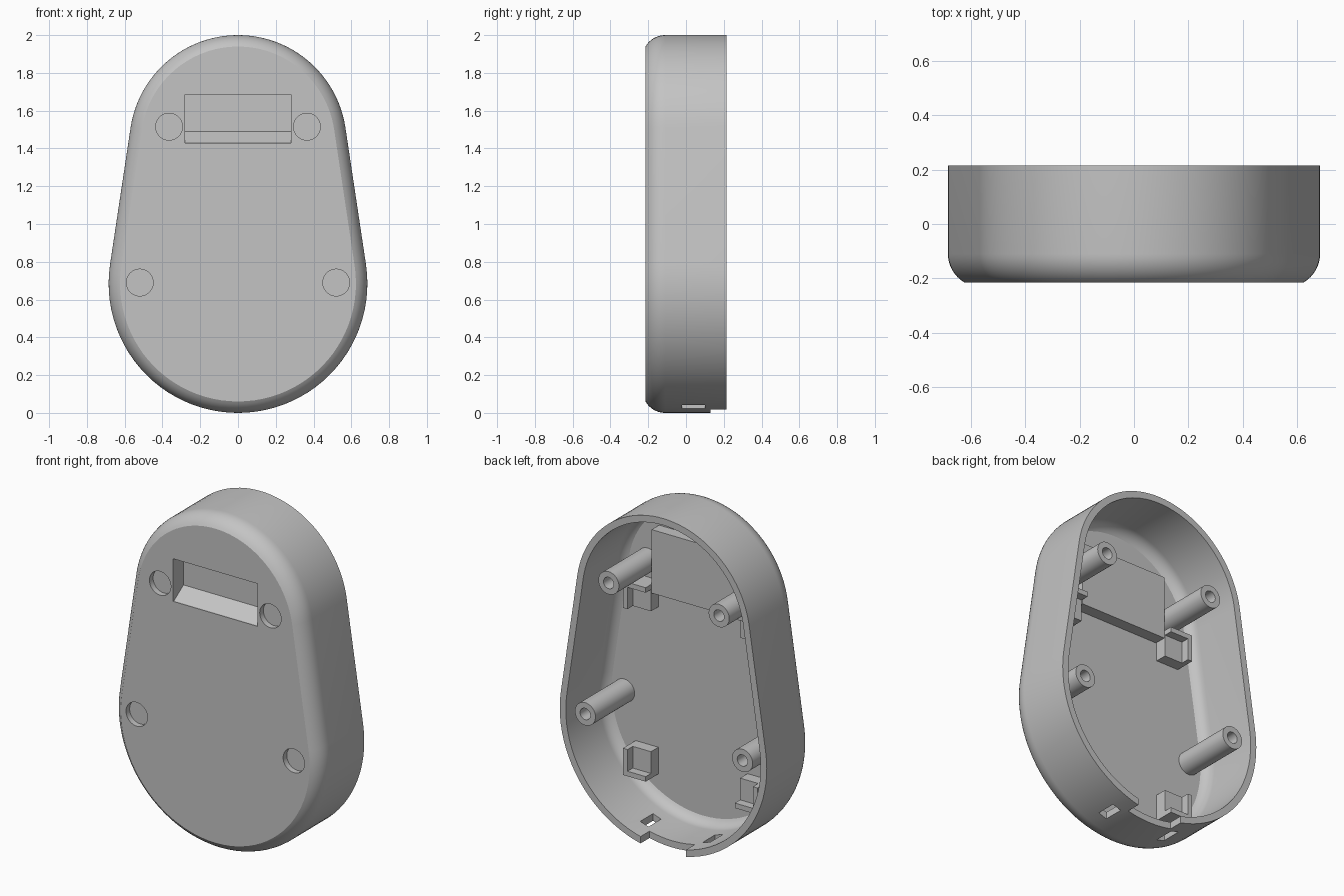
import bpy, bmesh
from math import sin, cos, asin, pi, radians
from mathutils import Vector

old = bpy.data.objects.get("Cube")
if old:
    bpy.data.objects.remove(old, do_unlink=True)

grey = bpy.data.materials.new("light grey plastic")
grey.use_nodes = True
colour = (0.55, 0.55, 0.55, 1)
grey.diffuse_color = colour
grey.node_tree.nodes["Principled BSDF"].inputs["Base Color"].default_value = colour

FRONT, BACK, FLOOR, WALL = -0.215, 0.215, -0.16, 0.04


def finish(name, bm):
    bmesh.ops.recalc_face_normals(bm, faces=bm.faces)
    mesh = bpy.data.meshes.new(name)
    bm.to_mesh(mesh)
    bm.free()
    mesh.materials.append(grey)
    ob = bpy.data.objects.new(name, mesh)
    bpy.context.collection.objects.link(ob)
    return ob


def loft(name, outline, profile):
    """Stack outlines along y from (inset, y) pairs and cap both ends."""
    bm = bmesh.new()
    rings = [[bm.verts.new((x, y, z)) for x, z in outline(inset)] for inset, y in profile]
    n = len(rings[0])
    for a, b in zip(rings, rings[1:]):
        for i in range(n):
            j = (i + 1) % n
            bm.faces.new((a[i], a[j], b[j], b[i]))
    bm.faces.new(rings[0])
    bm.faces.new(rings[-1])
    return finish(name, bm)


def circle(cx, cz, r, n=40):
    return lambda inset: [(cx + (r - inset) * cos(2 * pi * i / n),
                           cz + (r - inset) * sin(2 * pi * i / n)) for i in range(n)]


def box(name, lo, hi):
    bm = bmesh.new()
    bmesh.ops.create_cube(bm, size=1)
    lo, hi = Vector(lo), Vector(hi)
    for v in bm.verts:
        v.co = (lo + hi) / 2 + Vector(c * d for c, d in zip(v.co, hi - lo))
    return finish(name, bm)


def prism(name, points, half_width):
    """Extrude a (y, z) polygon along x."""
    bm = bmesh.new()
    face = bm.faces.new([bm.verts.new((-half_width, y, z)) for y, z in points])
    moved = bmesh.ops.extrude_face_region(bm, geom=[face])["geom"]
    for v in moved:
        if isinstance(v, bmesh.types.BMVert):
            v.co.x = half_width
    return finish(name, bm)


def activate(ob):
    bpy.ops.object.select_all(action='DESELECT')
    ob.select_set(True)
    bpy.context.view_layer.objects.active = ob


def cut(ob, cutter):
    activate(ob)
    mod = ob.modifiers.new("cut", 'BOOLEAN')
    mod.operation = 'DIFFERENCE'
    mod.solver = 'EXACT'
    mod.object = cutter
    bpy.ops.object.modifier_apply(modifier=mod.name)


def smooth(ob):
    activate(ob)
    bpy.ops.object.shade_smooth_by_angle(angle=radians(28))


# Egg-shaped outline: a big lower arc and a smaller upper arc joined by tangents
BIG, SMALL = 0.685, 0.575
LOW, HIGH = BIG, 2 - SMALL
TILT = asin((BIG - SMALL) / (HIGH - LOW))


def egg(inset, n=48):
    pts = []
    for i in range(n + 1):
        a = TILT + (pi - 2 * TILT) * i / n
        pts.append(((SMALL - inset) * cos(a), HIGH + (SMALL - inset) * sin(a)))
    for i in range(n + 1):
        a = pi - TILT + (pi + 2 * TILT) * i / n
        pts.append(((BIG - inset) * cos(a), LOW + (BIG - inset) * sin(a)))
    return pts


def fillet(radius, y, base, steps=8):
    """Rounded front edge, from the side wall at y round to 60 degrees."""
    return [(base + radius * (1 - cos(a)), y - radius * sin(a))
            for a in (pi / 3 * i / steps for i in range(steps + 1))]


# Hollow shell
outer = fillet(0.121, -0.11, 0)[::-1]
inner = fillet(0.081, -0.09, WALL)
shell = loft("shell", egg, outer + [(0, BACK), (WALL, BACK)] + inner)

# Display window with its raised backing
backing = box("window_backing", (-0.29, FLOOR - 0.02, 1.36), (0.29, -0.09, 1.74))
window = prism("window_cutter", [(-0.3, 1.43), (-0.205, 1.43), (-0.115, 1.49),
                                 (-0.115, 1.685), (-0.3, 1.685)], 0.28)
cutters = [window]
cut(shell, window)
cut(backing, window)

# Screw posts with matching shallow recesses in the front
for side, x_sign in (("left", 1), ("right", -1)):
    for level, x, z in (("upper", 0.365, 1.515), ("lower", 0.52, 0.69)):
        x *= x_sign
        post = loft(f"{level}_{side}_post", circle(x, z, 0.068),
                    [(0, FLOOR - 0.01), (0, 0.21), (0.034, 0.21), (0.034, 0)])
        smooth(post)
        cutters.append(loft("recess_cutter", circle(x, z, 0.071),
                            [(0, FRONT - 0.1), (0, FRONT + 0.035)]))
        cut(shell, cutters[-1])

    # Corner brackets for the circuit board, stepped towards the middle
    for level, z, z_sign in (("upper", 1.33, 1), ("lower", 0.33, -1)):
        cx = 0.37 * x_sign
        bracket = box(f"{level}_{side}_bracket", (cx - 0.075, FLOOR - 0.01, z - 0.08),
                      (cx + 0.075, -0.04, z + 0.08))
        nx, nz = cx - 0.03 * x_sign, z - 0.03 * z_sign
        step = box("step_cutter", (nx - 0.075, -0.09, nz - 0.08), (nx + 0.075, 0.1, nz + 0.08))
        cut(bracket, step)
        cutters.append(step)

    # Strap slots through the bottom wall
    sx = 0.205 * x_sign
    cutters.append(box("slot_cutter", (sx - 0.027, -0.02, -0.1), (sx + 0.027, 0.1, 0.2)))
    cut(shell, cutters[-1])

# Notch in the bottom rim
cutters.append(box("notch_cutter", (-0.15, 0.13, -0.1), (0.15, 0.4, 0.2)))
cut(shell, cutters[-1])

for c in cutters:
    bpy.data.objects.remove(c, do_unlink=True)
smooth(shell)
